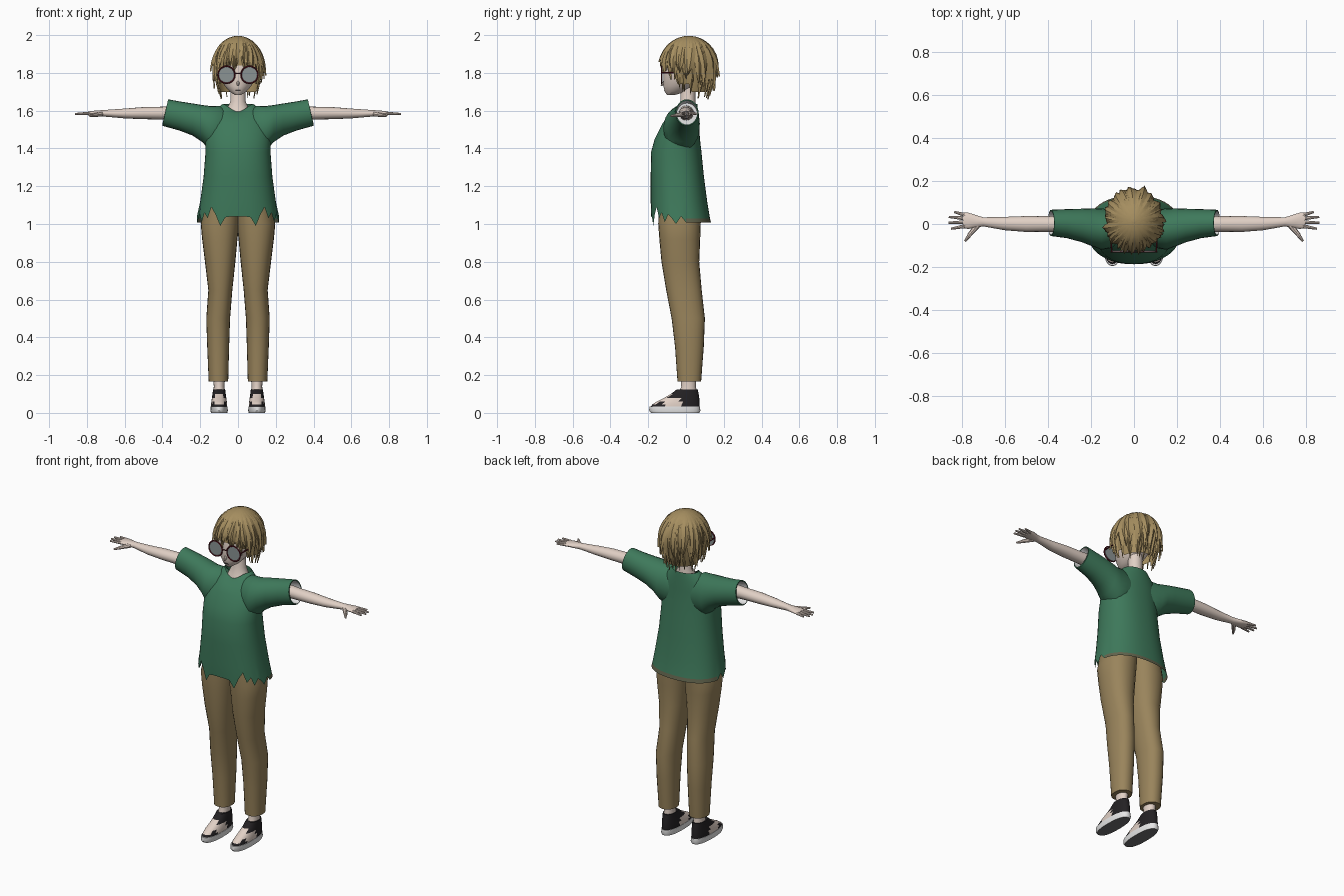
import bpy, bmesh, random
from math import sin, cos, pi
from mathutils import Vector, Matrix

random.seed(4)
if "Cube" in bpy.data.objects:
    bpy.data.objects.remove(bpy.data.objects["Cube"])


def material(name, r, g, b):
    rgba = [(c / 255) ** 2.2 for c in (r, g, b)] + [1]
    m = bpy.data.materials.new(name)
    m.use_nodes = True
    m.diffuse_color = rgba
    m.node_tree.nodes["Principled BSDF"].inputs["Base Color"].default_value = rgba
    return m


SKIN = material("skin", 224, 207, 196)
HAIR = material("hair_brown", 164, 141, 96)
GREEN = material("shirt_green", 64, 120, 91)
HEM = material("hem_olive", 98, 100, 78)
PANTS = material("trouser_brown", 152, 131, 92)
WHITE = material("white", 235, 235, 235)
BLACK = material("black", 40, 38, 40)
LENS = material("lens_grey", 138, 146, 146)
FRAME = material("frame_red", 92, 28, 38)
SOLE = material("sole_grey", 110, 110, 112)


def finish(name, bm, mats, mirror=False, recalc=True, angle=0.7):
    if recalc:
        bmesh.ops.recalc_face_normals(bm, faces=bm.faces)
    me = bpy.data.meshes.new(name)
    bm.to_mesh(me)
    bm.free()
    ob = bpy.data.objects.new(name, me)
    bpy.context.collection.objects.link(ob)
    for m in mats:
        me.materials.append(m)
    bpy.ops.object.select_all(action="DESELECT")
    ob.select_set(True)
    bpy.context.view_layer.objects.active = ob
    bpy.ops.object.shade_smooth_by_angle(angle=angle)
    if mirror:
        mod = ob.modifiers.new("mirror", "MIRROR")
        mod.use_mirror_merge = False
    return ob


def skin_rings(bm, rings, caps=(True, True), rule=None):
    """Bridge rings of points; rule(ring, index, centre) picks the material."""
    vs = [[bm.verts.new(p) for p in r] for r in rings]
    n = len(vs[0])
    for j in range(len(vs) - 1):
        for i in range(n):
            k = (i + 1) % n
            f = bm.faces.new((vs[j][i], vs[j][k], vs[j + 1][k], vs[j + 1][i]))
            if rule:
                f.material_index = rule(j, i, f.calc_center_median())
    for end, ring, j in ((caps[0], vs[0], -1), (caps[1], vs[-1], len(vs))):
        if end:
            f = bm.faces.new(ring)
            if rule:
                f.material_index = rule(j, 0, f.calc_center_median())


def spow(v, e):
    return abs(v) ** e * (1 if v >= 0 else -1)


def flat_ring(z, x0, x1, yf, yb, n=32, power=2.0):
    """Horizontal rounded ring, starting at the front."""
    e = 2 / power
    return [Vector(((x0 + x1) / 2 + (x1 - x0) / 2 * spow(sin(a), e),
                    (yf + yb) / 2 - (yb - yf) / 2 * spow(cos(a), e), z))
            for a in (2 * pi * i / n for i in range(n))]


def side_ring(x, zlo, zhi, yf, yb, slant=0, n=24):
    """Ring across the arm direction."""
    return [Vector((x - slant * sin(a), (yf + yb) / 2 - (yb - yf) / 2 * cos(a),
                    (zlo + zhi) / 2 + (zhi - zlo) / 2 * sin(a)))
            for a in (2 * pi * i / n for i in range(n))]


def rod(bm, p, q, r0, r1, seg=8):
    p, q = Vector(p), Vector(q)
    d = q - p
    m = Matrix.Translation((p + q) / 2) @ d.to_track_quat("Z", "Y").to_matrix().to_4x4()
    bmesh.ops.create_cone(bm, cap_ends=True, segments=seg, radius1=r0, radius2=r1,
                          depth=d.length, matrix=m)


# Head with nose, neck
bm = bmesh.new()
skin_rings(bm, [flat_ring(z, -w, w, f, b) for z, w, f, b in (
    (1.683, .016, -.1, -.06), (1.7, .044, -.112, 0), (1.73, .07, -.12, .045),
    (1.77, .09, -.12, .08), (1.82, .1, -.12, .1), (1.88, .1, -.11, .11),
    (1.94, .08, -.08, .09), (1.975, .03, -.03, .04))])
rod(bm, (0, -.105, 1.755), (0, -.133, 1.732), .014, .003)
finish("head", bm, [SKIN])
bm = bmesh.new()
skin_rings(bm, [flat_ring(z, -w, w, f, b, 20) for z, w, f, b in (
    (1.56, .08, -.06, .05), (1.61, .058, -.045, .055), (1.65, .04, -.03, .05),
    (1.74, .04, -.03, .05))])
finish("neck", bm, [SKIN])
bm = bmesh.new()
rod(bm, (-.014, -.115, 1.708), (.014, -.115, 1.708), .002, .002)
finish("mouth", bm, [BLACK])

# Glasses
bm = bmesh.new()
rod(bm, (.061, -.124, 1.79), (.061, -.13, 1.79), .043, .043, 28)
finish("lens", bm, [LENS], True)
bm = bmesh.new()
rim = []
for i in range(28):
    a = 2 * pi * i / 28
    rim.append(Vector((.061 + .045 * cos(a), -.13, 1.79 + .045 * sin(a))))
for i in range(28):
    rod(bm, rim[i - 1], rim[i], .004, .004, 6)
rod(bm, (.104, -.128, 1.8), (.108, .02, 1.8), .004, .004, 6)
rod(bm, (0, -.131, 1.797), (.018, -.13, 1.795), .003, .003, 6)
finish("glasses_frame", bm, [FRAME], True)


# Hair: a cap with overlapping tapered locks
def hair_point(a, u, zend, scale=1.0):
    total = pi / 2 + (1.85 - zend) / .15
    phi = u * total
    if phi < pi / 2:
        z, r = 1.85 + .146 * cos(phi), sin(phi)
    else:
        z = 1.85 - (phi - pi / 2) * .15
        r = 1 - .33 * ((1.85 - z) / .2) ** 1.5
    r *= scale
    return Vector((.126 * r * sin(a), .015 - .142 * r * cos(a), z))


def hair_end(a):
    a = abs((a + pi) % (2 * pi) - pi)
    return 1.815 if a < .55 else 1.78 if a < .95 else 1.715 if a < 1.6 else 1.675


bm = bmesh.new()
skin_rings(bm, [[hair_point(a, u / 12, hair_end(a) + .025, .98)
                 for a in (2 * pi * i / 48 for i in range(48))] for u in range(1, 13)],
           (True, False))
finish("hair_cap", bm, [HAIR])


def lock(bm, a, width, zend, lift, flare, swirl, steps=10):
    rows = []
    for s in range(steps + 1):
        u = s / steps
        w = width * (1 - u ** 3) + .004
        sc = 1 + lift + flare * u ** 4
        c = a + swirl * u * u
        rows.append([bm.verts.new(hair_point(c + d * w, max(u, .03), zend, sc + k))
                     for d, k in ((-1, -.035), (0, .025), (1, -.035))])
    for p, q in zip(rows, rows[1:]):
        for i in range(2):
            bm.faces.new((p[i], q[i], q[i + 1], p[i + 1]))


bm = bmesh.new()
for count, width, raise_by, lift, flare in ((30, .17, 0, .01, .05), (24, .19, .05, .03, .14),
                                            (18, .2, .1, .05, .16)):
    for i in range(count):
        a = 2 * pi * (i + random.uniform(-.3, .3)) / count
        front = cos(a) > .6
        lock(bm, a, width, hair_end(a) + raise_by * (.4 if front else 1) + random.uniform(-.02, .015),
             lift, flare * (.3 if front else 1) * random.uniform(.5, 1.5),
             random.uniform(-.22, .22))
finish("hair_locks", bm, [HAIR], recalc=False, angle=.4)

# Shirt body with torn front hem and collar dip
N = 48
TEAR = {0: 1.04, 1: 1.04, 2: 1.035, 3: .99, 4: 1.05, 5: 1.09, 6: 1.03, 7: 1.06,
        8: 1.01, 9: 1.05, 10: 1.03, 11: 1.0, 12: 1.04}
rings = [flat_ring(z, -w, w, f, b, N, p) for z, w, f, b, p in (
    (1.008, .217, -.184, .132, 2.3), (1.03, .213, -.185, .127, 2.3),
    (1.12, .2, -.187, .112, 2.3), (1.25, .182, -.187, .095, 2.3),
    (1.38, .172, -.185, .082, 2.3), (1.45, .174, -.166, .074, 2.2),
    (1.53, .168, -.126, .068, 2.1), (1.585, .14, -.086, .065, 2),
    (1.635, .082, -.052, .06, 2))]
for i in range(N):
    k = min(i, N - i)
    if k in TEAR:
        rings[0][i].z = TEAR[k]
        rings[1][i].z = TEAR[k] + .02
    rings[-1][i].z -= .04 * max(0, cos(2 * pi * i / N)) ** 4
bm = bmesh.new()
skin_rings(bm, rings, (False, False),
           lambda j, i, c: 1 if j == 0 and 13 <= i < N - 13 else 0)
finish("shirt_body", bm, [GREEN, HEM])

# Sleeves with white lining
bm = bmesh.new()
skin_rings(bm, [side_ring(*r) for r in (
    (.06, 1.4, 1.6, -.09, .06), (.1, 1.38, 1.626, -.11, .066), (.15, 1.39, 1.625, -.12, .072),
    (.19, 1.435, 1.63, -.105, .073), (.24, 1.468, 1.638, -.085, .071),
    (.31, 1.495, 1.649, -.066, .069), (.385, 1.52, 1.66, -.056, .066, .015),
    (.386, 1.526, 1.654, -.05, .06, .015), (.32, 1.52, 1.64, -.05, .06))],
    rule=lambda j, i, c: 1 if j >= 7 else 0)
finish("sleeve", bm, [GREEN, WHITE], True)

# Arms and hands
bm = bmesh.new()
skin_rings(bm, [side_ring(x, z - h, z + h, y - w, y + w, 0, 16) for x, z, y, w, h in (
    (.3, 1.588, .002, .04, .04), (.4, 1.587, 0, .036, .034), (.5, 1.587, 0, .037, .032),
    (.6, 1.585, .002, .031, .026), (.7, 1.586, .01, .021, .018), (.73, 1.586, .012, .028, .016),
    (.77, 1.586, .015, .038, .013), (.795, 1.585, .017, .036, .01))])
for y0, x1, y1 in ((-.01, .85, -.022), (.008, .862, .006), (.026, .86, .033), (.042, .835, .056)):
    rod(bm, (.785, y0, 1.585), (x1, y1, 1.583), .0095, .005)
rod(bm, (.725, -.004, 1.583), (.765, -.052, 1.576), .014, .01)
rod(bm, (.762, -.049, 1.576), (.785, -.08, 1.572), .01, .005)
finish("arm", bm, [SKIN], True)

# Trousers and ankles
bm = bmesh.new()
skin_rings(bm, [flat_ring(*r, 24, 2.2) for r in (
    (1.12, -.01, .17, -.145, .08), (1.0, -.006, .197, -.147, .078), (.92, .003, .19, -.141, .075),
    (.8, .014, .175, -.13, .07), (.65, .03, .157, -.105, .083), (.5, .042, .168, -.076, .1),
    (.35, .047, .163, -.058, .094), (.165, .052, .155, -.045, .08))])
finish("trouser_leg", bm, [PANTS], True, angle=.9)
bm = bmesh.new()
skin_rings(bm, [flat_ring(z, .1 - w, .1 + w, f, b, 16) for z, w, f, b in (
    (.1, .033, -.04, .06), (.14, .028, -.025, .052), (.2, .033, -.03, .055))])
finish("ankle", bm, [SKIN], True)

# Shoes: sole, then upper with strap panels
bm = bmesh.new()
skin_rings(bm, [flat_ring(z, .1 - w, .1 + w, f, b, 32, 2.4) for z, w, f, b in (
    (0, .043, -.185, .07), (.012, .046, -.195, .076), (.034, .045, -.193, .074))],
    rule=lambda j, i, c: 1 if j == -1 else 0)
finish("shoe_sole", bm, [WHITE, SOLE], True)
bm = bmesh.new()
skin_rings(bm, [flat_ring(z, .1 - w, .1 + w, f, b, 32, 2.3) for z, w, f, b in (
    (.03, .043, -.188, .072), (.045, .043, -.178, .072), (.06, .041, -.155, .072),
    (.08, .038, -.115, .07), (.1, .035, -.08, .067), (.125, .032, -.048, .062))],
    rule=lambda j, i, c: 1 if (-.12 < c.y < -.03 and c.z < .075)
    or (.05 < c.z < .09 and c.y < -.07 and abs(c.x - .1) < .022) else 0)
finish("shoe_upper", bm, [BLACK, SKIN], True)
